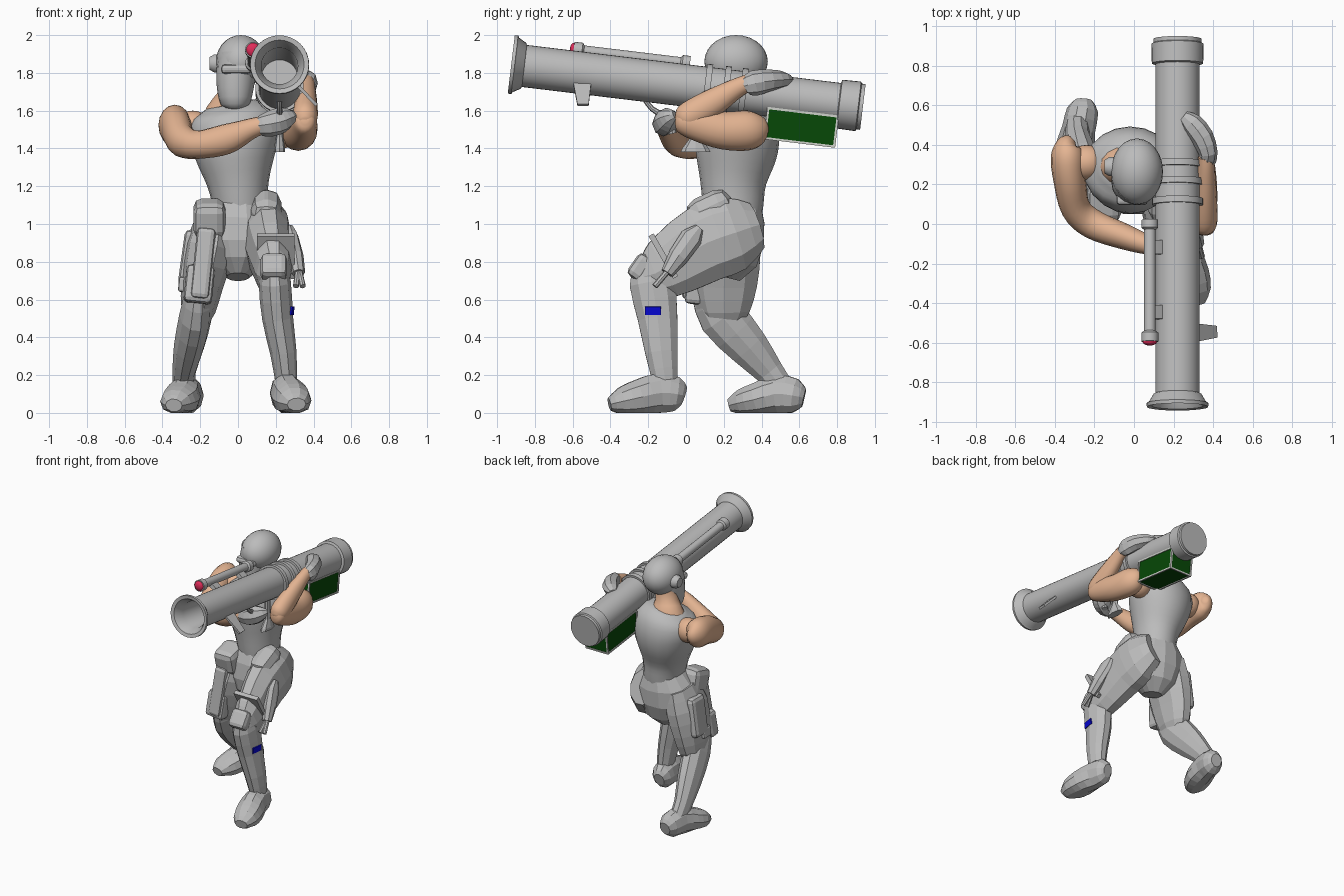
import bpy, bmesh, math
from mathutils import Vector, Matrix

def material(name, rgb):
    m = bpy.data.materials.new(name)
    m.diffuse_color = (*rgb, 1)
    return m

GREY = material("grey", (0.5, 0.5, 0.5))
SKIN = material("skin", (0.78, 0.46, 0.29))
GREEN = material("dark green", (0.002, 0.065, 0.002))
PALE = material("pale grey", (0.62, 0.64, 0.60))
BLUE = material("blue", (0.002, 0.002, 0.68))
RED = material("red", (0.75, 0.025, 0.1))
X, Y, Z = Vector((1, 0, 0)), Vector((0, 1, 0)), Vector((0, 0, 1))

def finish(name, bm, mat, smooth=None):
    bmesh.ops.recalc_face_normals(bm, faces=bm.faces)
    me = bpy.data.meshes.new(name)
    bm.to_mesh(me)
    bm.free()
    me.materials.append(mat)
    ob = bpy.data.objects.new(name, me)
    bpy.context.collection.objects.link(ob)
    if smooth:
        bpy.ops.object.select_all(action='DESELECT')
        ob.select_set(True)
        bpy.context.view_layer.objects.active = ob
        bpy.ops.object.shade_smooth_by_angle(angle=math.radians(smooth))
    return ob

def catmull(rows, steps):
    out = []
    for i in range(len(rows) - 1):
        a, b, c, d = (rows[max(i - 1, 0)], rows[i], rows[i + 1], rows[min(i + 2, len(rows) - 1)])
        for k in range(steps):
            t = k / steps
            out.append([0.5 * (2 * q + (r - p) * t + (2 * p - 5 * q + 4 * r - s) * t * t
                               + (3 * q - p - 3 * r + s) * t ** 3) for p, q, r, s in zip(a, b, c, d)])
    return out + [list(rows[-1])]

def loft(name, rows, mat=GREY, ref=X, sides=10, steps=1, smooth=None, floor=False, turn=0.0):
    """Elliptical rings (x, y, z, radius along ref, other radius) joined along a path."""
    rows = catmull(rows, steps) if steps > 1 else rows
    pts = [Vector(r[:3]) for r in rows]
    bm, rings = bmesh.new(), []
    for i, r in enumerate(rows):
        t = (pts[min(i + 1, len(pts) - 1)] - pts[max(i - 1, 0)]).normalized()
        u = (ref - t * ref.dot(t)).normalized()
        v = t.cross(u)
        ring = []
        for k in range(sides):
            a = math.tau * k / sides + turn
            p = pts[i] + u * r[3] * math.cos(a) + v * r[4] * math.sin(a)
            if floor:
                p.z = max(p.z, 0)
            ring.append(bm.verts.new(p))
        rings.append(ring)
    for a, b in zip(rings, rings[1:]):
        for k in range(sides):
            j = (k + 1) % sides
            bm.faces.new((a[k], a[j], b[j], b[k]))
    bm.faces.new(rings[0])
    bm.faces.new(rings[-1])
    return finish(name, bm, mat, smooth)

def lathe(name, profile, origin, axis, mat=GREY, sides=32):
    """Profile of (distance along axis, radius) spun about the axis."""
    o, d = Vector(origin), Vector(axis).normalized()
    u = d.orthogonal().normalized()
    bm = bmesh.new()
    vs = [bm.verts.new(o + d * t + u * r) for t, r in profile]
    es = [bm.edges.new(e) for e in zip(vs, vs[1:])]
    bmesh.ops.spin(bm, geom=vs + es, cent=o, axis=d, angle=math.tau, steps=sides)
    bmesh.ops.remove_doubles(bm, verts=bm.verts, dist=0.0002)
    return finish(name, bm, mat, 35)

def box(name, centre, size, rot=(0, 0, 0), mat=GREY, bevel=0.0):
    bm = bmesh.new()
    bmesh.ops.create_cube(bm, size=1)
    bmesh.ops.scale(bm, vec=size, verts=bm.verts)
    if bevel:
        bmesh.ops.bevel(bm, geom=bm.edges[:], offset=bevel, segments=2, affect='EDGES', profile=0.5)
    ob = finish(name, bm, mat)
    ob.location, ob.rotation_euler = centre, [math.radians(a) for a in rot]
    return ob

def ball(name, centre, radii, mat=GREY, seg=24, rings=14):
    bm = bmesh.new()
    bmesh.ops.create_uvsphere(bm, u_segments=seg, v_segments=rings, radius=1)
    bmesh.ops.transform(bm, matrix=Matrix.Translation(centre) @ Matrix.Diagonal((*radii, 1)), verts=bm.verts)
    return finish(name, bm, mat, 40)

# launcher tube with short flared, hollow muzzle and rear collar
TILT = 6.9
AX = Vector((0, math.cos(math.radians(TILT)), -math.sin(math.radians(TILT))))
MUZZLE = Vector((0.22, -0.925, 1.845))
lathe("launcher_tube", [(0.6, 0), (0.6, 0.097), (0.07, 0.097), (0.005, 0.13), (0, 0.155), (0.018, 0.157),
      (0.025, 0.145), (0.065, 0.122), (0.07, 0.112), (1.745, 0.112), (1.75, 0.13), (1.85, 0.132),
      (1.855, 0.122), (1.875, 0.122), (1.875, 0)], MUZZLE, AX)
for i, t in enumerate((1.03, 1.13, 1.22)):
    lathe(f"tube_band_{i}", [(0, 0.11), (0, 0.128), (0.032, 0.128), (0.032, 0.11)], MUZZLE + AX * t, AX)
loft("launcher_fin", [(0.29, -0.55, 1.76, 0.07, 0.012), (0.415, -0.545, 1.63, 0.042, 0.012)],
     ref=Y, sides=4, turn=math.pi / 4)

# sighting scope
SC = Vector((0.08, -0.595, 1.922))
lathe("scope", [(0, 0), (0, 0.043), (0.045, 0.043), (0.055, 0.03), (0.57, 0.03), (0.58, 0.042),
      (0.62, 0.042), (0.62, 0)], SC, AX, sides=16)
ball("scope_lens", SC, (0.037, 0.02, 0.037), RED, 16, 8)
for i, t in enumerate((0.15, 0.48)):
    box(f"scope_mount_{i}", SC + AX * t + Vector((0.04, 0, -0.035)), (0.06, 0.07, 0.03), (-TILT, 35, 0))

# green magazine box with pale edge frame
BC, BS = Vector((0.22, 0.61, 1.512)), (0.185, 0.37, 0.16)
ROT = Matrix.Rotation(math.radians(-TILT), 3, 'X')
box("magazine", BC, BS, (-TILT, 0, 0), GREEN)
for ax in range(3):
    for s in (-0.5, 0.5):
        for r in (-0.5, 0.5):
            off, size = Vector(), [0.012] * 3
            off[(ax + 1) % 3], off[(ax + 2) % 3] = s * BS[(ax + 1) % 3], r * BS[(ax + 2) % 3]
            size[ax] = BS[ax] + 0.012
            box("magazine_frame", BC + ROT @ off, size, (-TILT, 0, 0), PALE)

# grip below the tube
loft("grip", [(0.22, -0.23, 1.68, 0.014, 0.014), (0.22, -0.18, 1.61, 0.014, 0.014),
              (0.22, -0.10, 1.56, 0.02, 0.02), (0.215, -0.07, 1.48, 0.022, 0.022)], sides=8, steps=3, smooth=40)
loft("shoulder_rest", [(0.22, 0.05, 1.38, 0.03, 0.08), (0.22, 0.05, 1.4, 0.03, 0.07), (0.22, 0.05, 1.46, 0.02, 0.025),
                       (0.22, 0.05, 1.65, 0.02, 0.025)], sides=8)

# head, helmet, mask
ball("helmet", (0.015, 0.265, 1.86), (0.132, 0.168, 0.14))
loft("face_mask", [(-0.015, 0.19, 1.61, 0.035, 0.045), (-0.015, 0.19, 1.63, 0.075, 0.08),
                   (-0.015, 0.2, 1.71, 0.096, 0.1), (-0.01, 0.22, 1.8, 0.105, 0.12),
                   (0, 0.24, 1.88, 0.105, 0.13)], sides=16, steps=2, smooth=45)
box("visor", (-0.01, 0.125, 1.82), (0.16, 0.06, 0.05), (0, 0, 0), GREY, 0.02)
lathe("ear_piece", [(0, 0), (0, 0.035), (0.025, 0.05), (0.06, 0.05), (0.06, 0)], (-0.15, 0.29, 1.85), X, sides=12)
loft("neck", [(-0.04, 0.29, 1.52, 0.17, 0.13), (-0.04, 0.29, 1.61, 0.125, 0.105), (-0.025, 0.27, 1.68, 0.085, 0.085),
              (-0.01, 0.26, 1.8, 0.075, 0.08)], SKIN, sides=16, steps=2, smooth=50)

# vest and hips
loft("vest", [(0.01, 0.25, 1.03, 0.145, 0.15), (0.01, 0.25, 1.1, 0.145, 0.16), (0, 0.25, 1.22, 0.165, 0.175),
              (-0.015, 0.265, 1.37, 0.215, 0.215), (-0.02, 0.28, 1.49, 0.238, 0.215),
              (-0.03, 0.29, 1.58, 0.215, 0.18), (-0.04, 0.29, 1.635, 0.13, 0.11)],
     sides=20, steps=3, smooth=45)
loft("hips", [(0.01, 0.25, 1.12, 0.14, 0.15), (0, 0.24, 1.02, 0.215, 0.18), (0, 0.23, 0.9, 0.235, 0.185),
              (0, 0.22, 0.8, 0.17, 0.16), (0, 0.2, 0.72, 0.06, 0.09)], sides=14)

# legs in faceted trousers
loft("front_thigh", [(0.12, 0.37, 0.99, 0.09, 0.13), (0.15, 0.25, 0.95, 0.125, 0.21), (0.16, 0.1, 0.895, 0.128, 0.215),
                     (0.18, -0.06, 0.795, 0.108, 0.185), (0.19, -0.17, 0.735, 0.092, 0.145),
                     (0.195, -0.25, 0.72, 0.06, 0.08)], steps=2)
loft("front_shin", [(0.19, -0.2, 0.8, 0.06, 0.08), (0.195, -0.18, 0.69, 0.085, 0.125), (0.21, -0.15, 0.5, 0.082, 0.11),
                    (0.24, -0.13, 0.32, 0.07, 0.09), (0.255, -0.11, 0.17, 0.058, 0.07)], steps=2)
loft("rear_thigh", [(-0.12, 0.24, 1.03, 0.1, 0.15), (-0.15, 0.21, 0.87, 0.13, 0.195), (-0.19, 0.2, 0.68, 0.112, 0.185),
                    (-0.21, 0.2, 0.54, 0.09, 0.145), (-0.22, 0.2, 0.46, 0.05, 0.09)], steps=2)
loft("rear_shin", [(-0.21, 0.11, 0.64, 0.07, 0.09), (-0.225, 0.19, 0.51, 0.087, 0.13), (-0.26, 0.33, 0.35, 0.08, 0.112),
                   (-0.285, 0.44, 0.22, 0.062, 0.08), (-0.285, 0.5, 0.14, 0.06, 0.07)], steps=2)
box("shin_plate", (0.287, -0.175, 0.54), (0.009, 0.085, 0.045), (0, 6, -8), BLUE)

# boots
loft("front_boot", [(0.24, -0.01, 0.09, 0.04, 0.05), (0.245, -0.05, 0.1, 0.075, 0.095), (0.255, -0.14, 0.105, 0.085, 0.11),
                    (0.28, -0.25, 0.08, 0.1, 0.1), (0.3, -0.34, 0.06, 0.09, 0.078),
                    (0.31, -0.405, 0.045, 0.05, 0.035)], steps=2, floor=True)
loft("rear_boot", [(-0.255, 0.625, 0.08, 0.045, 0.05), (-0.26, 0.575, 0.09, 0.08, 0.095), (-0.28, 0.48, 0.1, 0.085, 0.105),
                   (-0.3, 0.38, 0.075, 0.1, 0.09), (-0.33, 0.29, 0.055, 0.085, 0.07),
                   (-0.34, 0.23, 0.04, 0.045, 0.035)], steps=2, floor=True)

# pouches and thigh plates
box("hip_pad_front", (0.15, 0.14, 1.05), (0.16, 0.25, 0.23), (25, 0, 0), GREY, 0.07)
box("hip_pad_rear", (-0.15, 0.12, 1.03), (0.17, 0.2, 0.19), (15, 0, 0), GREY, 0.045)
box("thigh_plate_rear", (-0.185, 0.045, 0.79), (0.1, 0.1, 0.38), (-6, 6, 0), GREY, 0.025)
box("knee_pad_rear", (-0.205, 0.05, 0.68), (0.15, 0.1, 0.2), (-6, 6, 0), GREY, 0.025)
box("knee_pad_front", (0.19, -0.24, 0.77), (0.14, 0.1, 0.14), (-35, 0, 0), GREY, 0.03)
box("side_pouch_rear", (-0.26, 0.24, 0.82), (0.08, 0.16, 0.3), (0, 8, 0), GREY, 0.03)
box("small_pouch", (-0.29, 0.18, 0.68), (0.05, 0.09, 0.08), (0, 5, 0), GREY, 0.012)
box("thigh_strap", (0.2, -0.12, 0.83), (0.2, 0.03, 0.26), (30, 0, 0))

# holstered sidearm
loft("holster", [(0.275, 0.07, 0.98, 0.02, 0.025), (0.285, 0.03, 0.93, 0.035, 0.06), (0.305, -0.04, 0.83, 0.042, 0.055),
                 (0.32, -0.1, 0.74, 0.036, 0.035)], sides=8)
for i, x in enumerate((0.307, 0.343)):
    loft(f"sidearm_barrel_{i}", [(0.32, -0.08, 0.77, 0.016, 0.016), (x, -0.165, 0.67, 0.016, 0.016)], sides=8)

# bare arms, lofted with vertical reference
def arm(name, rows, mat=SKIN, sides=16, smooth=60):
    loft(name, rows, mat, Z, sides, 4, smooth)

arm("left_arm", [(-0.31, 0.43, 1.53, 0.02, 0.02), (-0.33, 0.405, 1.53, 0.075, 0.06), (-0.335, 0.34, 1.525, 0.108, 0.086),
                 (-0.325, 0.22, 1.5, 0.105, 0.082), (-0.295, 0.08, 1.44, 0.088, 0.075), (-0.21, 0.0, 1.42, 0.075, 0.075),
                 (-0.06, -0.06, 1.45, 0.08, 0.066), (0.07, -0.105, 1.505, 0.055, 0.05), (0.15, -0.12, 1.53, 0.045, 0.04)])
ball("left_shoulder", (-0.24, 0.31, 1.51), (0.1, 0.09, 0.09), SKIN)
arm("right_upper_arm", [(0.28, 0.425, 1.5, 0.03, 0.03), (0.29, 0.4, 1.5, 0.075, 0.065), (0.31, 0.33, 1.495, 0.105, 0.09),
                        (0.335, 0.2, 1.495, 0.1, 0.085), (0.35, 0.06, 1.53, 0.09, 0.07),
                        (0.355, -0.03, 1.55, 0.065, 0.055), (0.355, -0.055, 1.555, 0.02, 0.02)])
arm("right_forearm", [(0.355, -0.045, 1.535, 0.03, 0.03), (0.355, 0, 1.56, 0.075, 0.065), (0.36, 0.13, 1.635, 0.075, 0.06),
                      (0.365, 0.27, 1.72, 0.052, 0.045), (0.365, 0.34, 1.75, 0.045, 0.04)])
ball("right_shoulder", (0.23, 0.33, 1.5), (0.1, 0.09, 0.1), SKIN)

# gloves
loft("right_glove", [(0.37, 0.32, 1.73, 0.05, 0.045), (0.375, 0.36, 1.745, 0.068, 0.048), (0.345, 0.44, 1.76, 0.058, 0.058),
                     (0.29, 0.51, 1.765, 0.045, 0.055), (0.25, 0.545, 1.765, 0.02, 0.03)], ref=Z, sides=8, steps=2)
loft("left_glove", [(0.12, -0.11, 1.52, 0.055, 0.05), (0.17, -0.12, 1.53, 0.068, 0.06), (0.23, -0.1, 1.55, 0.068, 0.065),
                    (0.275, -0.08, 1.57, 0.045, 0.045), (0.29, -0.06, 1.58, 0.02, 0.02)], ref=Z, sides=8, steps=2)
